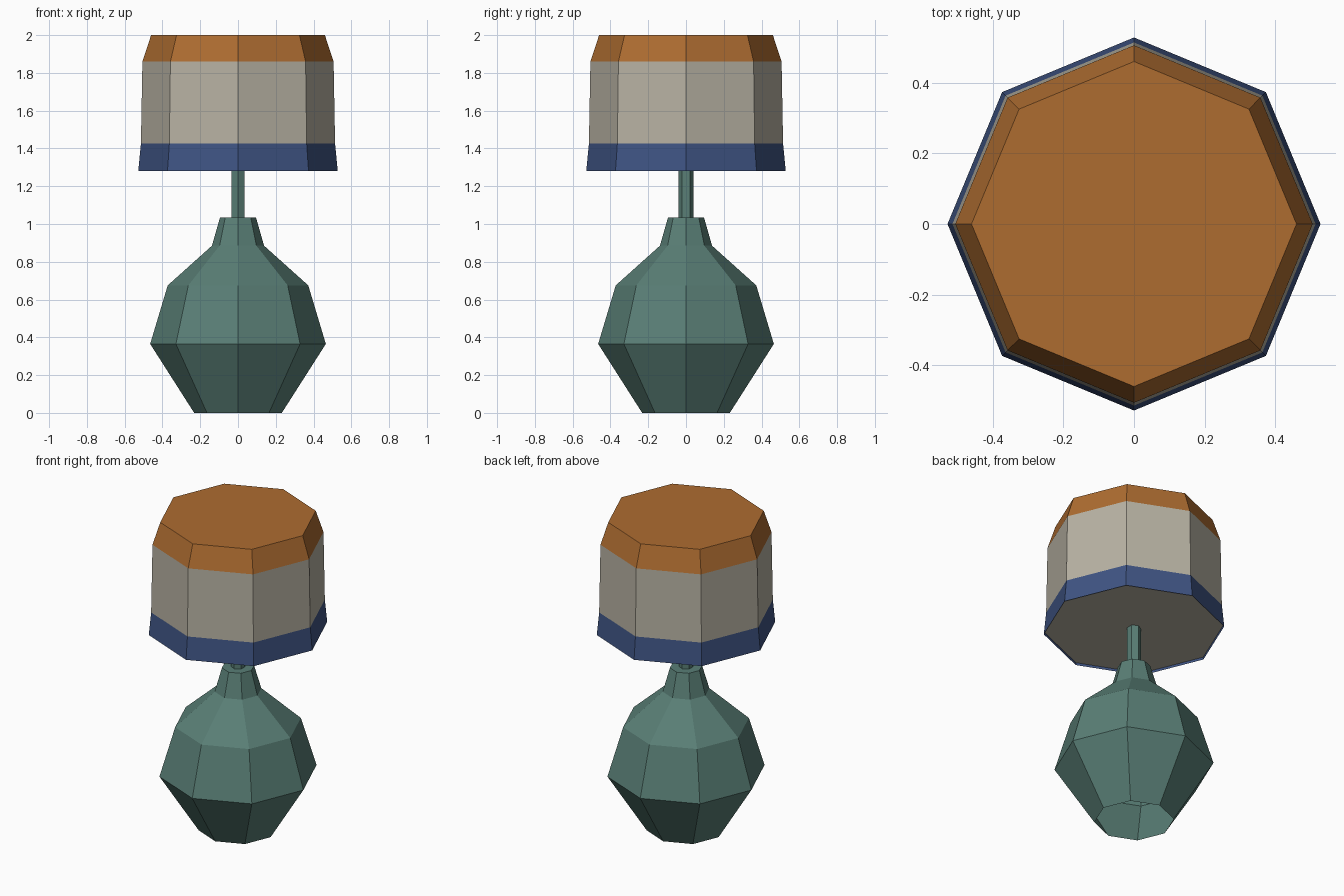
import bpy, bmesh
from math import cos, sin, pi

if "Cube" in bpy.data.objects:
    bpy.data.objects.remove(bpy.data.objects["Cube"])


def material(name, rgb):
    m = bpy.data.materials.new(name)
    m.diffuse_color = (*rgb, 1)
    m.use_nodes = True
    m.node_tree.nodes["Principled BSDF"].inputs["Base Color"].default_value = m.diffuse_color
    return m


def lathe(name, profile, mat, sides=8, turn=0.0, cap_start=False, cap_end=False):
    """Spin a (radius, z) profile into a flat-faced shell."""
    bm = bmesh.new()
    rings = [[bm.verts.new((r * cos(turn + 2 * pi * i / sides),
                            r * sin(turn + 2 * pi * i / sides), z))
              for i in range(sides)] for r, z in profile]
    for a, b in zip(rings, rings[1:]):
        for i in range(sides):
            j = (i + 1) % sides
            bm.faces.new((a[i], a[j], b[j], b[i]))
    if cap_start:
        bm.faces.new(rings[0][::-1])
    if cap_end:
        bm.faces.new(rings[-1])
    mesh = bpy.data.meshes.new(name)
    bm.to_mesh(mesh)
    bm.free()
    mesh.materials.append(mat)
    ob = bpy.data.objects.new(name, mesh)
    bpy.context.collection.objects.link(ob)
    return ob


teal = material("teal", (0.10, 0.21, 0.18))
cream = material("cream", (0.48, 0.45, 0.37))
blue = material("blue", (0.05, 0.09, 0.23))
orange = material("orange", (0.42, 0.15, 0.03))

# Hollow faceted base, open underneath
lathe("base", [(0.232, 0), (0.465, 0.365), (0.372, 0.675), (0.138, 0.885), (0.095, 1.035)],
      teal, cap_end=True)

# Six-sided stem
lathe("stem", [(0.04, 1.035), (0.04, 1.295)], teal, sides=6, turn=pi / 2)

# Shade: blue hem, cream body with slightly recessed underside, orange crown
lathe("shade_hem", [(0.526, 1.295), (0.528, 1.28), (0.514, 1.425)], blue)
lathe("shade_body", [(0.514, 1.425), (0.506, 1.86)], cream)
lathe("shade_underside", [(0.40, 1.295), (0.526, 1.295)][::-1], cream, cap_end=False)
lathe("shade_underside_centre", [(0.40, 1.295)], cream, cap_start=True)
lathe("shade_crown", [(0.506, 1.86), (0.46, 2.0)], orange, cap_end=True)
